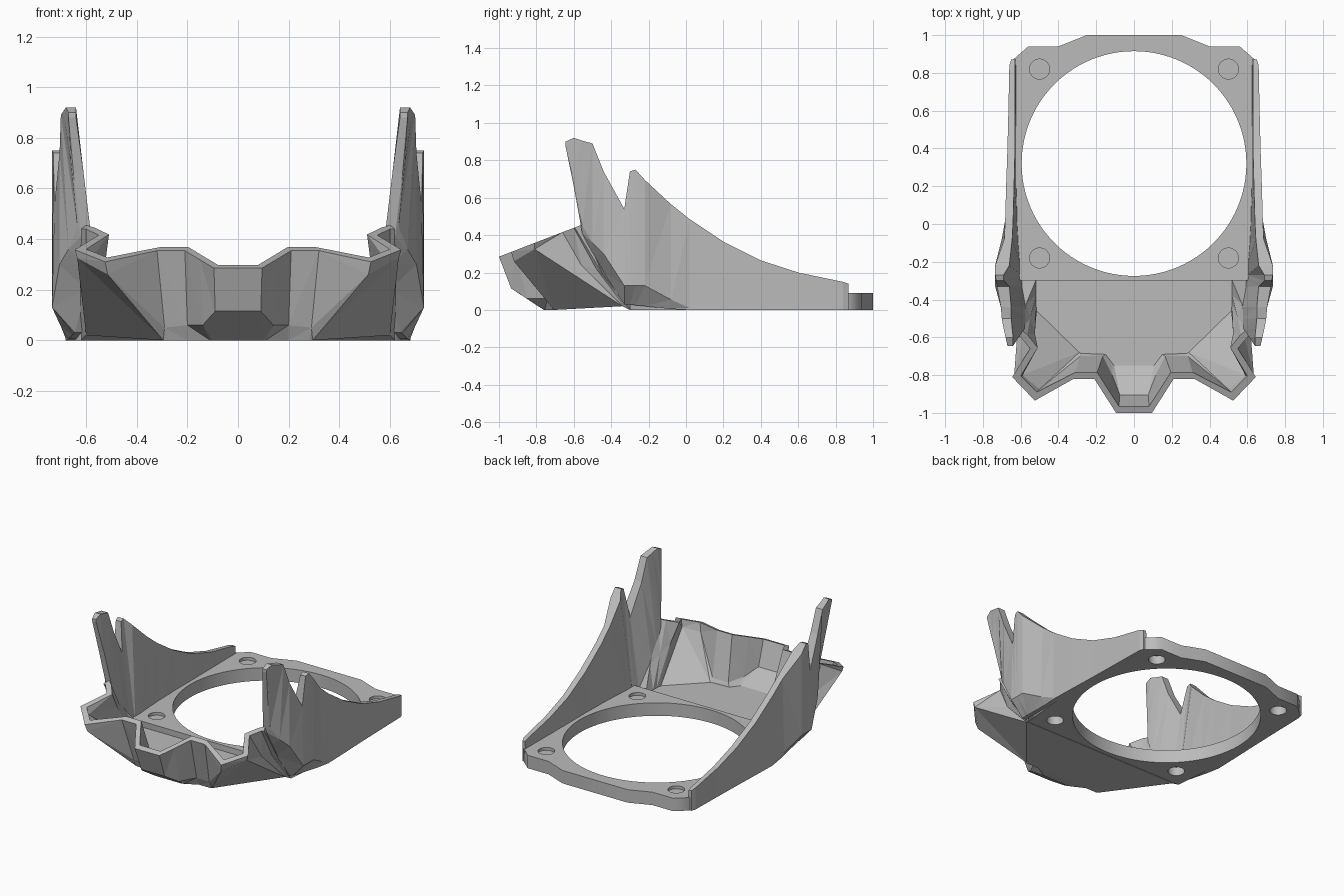
import bpy, bmesh, math

cube = bpy.data.objects.get("Cube")
if cube:
    bpy.data.objects.remove(cube)

grey = bpy.data.materials.new("plain_grey")
grey.use_nodes = True
GREY = (0.5, 0.5, 0.5, 1)
grey.diffuse_color = GREY
grey.node_tree.nodes["Principled BSDF"].inputs["Base Color"].default_value = GREY


def finish(name, bm):
    """Clean a bmesh and turn it into a named object."""
    bmesh.ops.remove_doubles(bm, verts=bm.verts, dist=0.0005)
    bmesh.ops.triangulate(bm, faces=[f for f in bm.faces if len(f.verts) > 3])
    bmesh.ops.recalc_face_normals(bm, faces=bm.faces)
    mesh = bpy.data.meshes.new(name)
    bm.to_mesh(mesh)
    bm.free()
    mesh.materials.append(grey)
    obj = bpy.data.objects.new(name, mesh)
    bpy.context.collection.objects.link(obj)
    return obj


def loft(name, sections, caps=()):
    """Skin closed cross-sections; caps are indices whose points form a lid."""
    bm = bmesh.new()
    rows = [[bm.verts.new(p) for p in s] for s in sections]
    n = len(rows[0])
    for a, b in zip(rows, rows[1:]):
        for i in range(n):
            if i in caps and (i + 1) % n in caps:
                continue
            j = (i + 1) % n
            bm.faces.new((a[i], a[j], b[j], b[i]))
    for end in (rows[0], rows[-1]):
        bm.faces.new(end)
    for i in caps:
        bm.faces.new([r[i] for r in rows])
    return finish(name, bm)


def circle(cx, cy, r, n):
    return [(cx + r * math.cos(math.tau * k / n), cy + r * math.sin(math.tau * k / n))
            for k in range(n)]


def mirror_x(points):
    return points + [(-x, y) for x, y in reversed(points)]


# Base plate with one large opening and four screw holes
THICK = 0.09
SCREWS = [(sx * 0.5, y) for sx in (-1, 1) for y in (0.82, -0.18)]
outline = mirror_x([(0.25, 1), (0.4, 0.94), (0.56, 0.94), (0.64, 0.87),
                    (0.65, 0.02), (0.62, -0.3)])
loops = [outline, circle(0, 0.32, 0.595, 96)]
loops += [circle(x, y, 0.053, 32) for x, y in SCREWS]
curve = bpy.data.curves.new("plate_outline", "CURVE")
curve.dimensions = "2D"
curve.fill_mode = "BOTH"
curve.extrude = THICK / 2
for loop in loops:
    spline = curve.splines.new("POLY")
    spline.points.add(len(loop) - 1)
    for pt, (x, y) in zip(spline.points, loop):
        pt.co = (x, y, 0, 1)
    spline.use_cyclic_u = True
helper = bpy.data.objects.new("plate_helper", curve)
bpy.context.collection.objects.link(helper)
bm = bmesh.new()
bm.from_mesh(helper.evaluated_get(bpy.context.evaluated_depsgraph_get()).to_mesh())
bmesh.ops.translate(bm, verts=bm.verts, vec=(0, 0, THICK / 2))
bpy.data.objects.remove(helper)
finish("base_plate", bm)

# Thin webs closing the screw holes
bm = bmesh.new()
for x, y in SCREWS:
    made = bmesh.ops.create_cone(bm, cap_ends=True, segments=32, radius1=0.054,
                                 radius2=0.054, depth=0.01)
    bmesh.ops.translate(bm, verts=made["verts"], vec=(x, y, 0.065))
finish("screw_hole_webs", bm)

# Side walls: y, z of low / belt / top, outer x of low / belt / top, inner x of low / top
WALL = [
    (0.87, 0, 0.05, 0.14, 0.65, 0.65, 0.65, 0.62, 0.63),
    (0.84, 0, 0.05, 0.15, 0.66, 0.66, 0.66, 0.62, 0.63),
    (0.6, 0, 0.05, 0.2, 0.665, 0.665, 0.665, 0.62, 0.63),
    (0.4, 0, 0.05, 0.265, 0.67, 0.67, 0.67, 0.62, 0.63),
    (0.2, 0, 0.05, 0.365, 0.677, 0.677, 0.677, 0.62, 0.635),
    (0.02, 0, 0.01, 0.485, 0.682, 0.682, 0.682, 0.615, 0.64),
    (-0.08, 0.005, 0.055, 0.565, 0.67, 0.7, 0.687, 0.61, 0.645),
    (-0.22, 0.02, 0.13, 0.695, 0.655, 0.735, 0.735, 0.6, 0.66),
    (-0.27, 0.025, 0.13, 0.75, 0.65, 0.735, 0.735, 0.6, 0.69),
    (-0.3, 0.03, 0.13, 0.74, 0.645, 0.735, 0.73, 0.595, 0.69),
    (-0.33, 0.03, 0.13, 0.54, 0.645, 0.735, 0.725, 0.59, 0.66),
    (-0.44, 0.2, 0.3, 0.74, 0.6, 0.705, 0.705, 0.57, 0.65),
    (-0.5, 0.3, 0.36, 0.89, 0.61, 0.67, 0.7, 0.575, 0.65),
    (-0.555, 0.41, 0.45, 0.905, 0.62, 0.635, 0.69, 0.58, 0.645),
    (-0.6, 0.66, 0.7, 0.92, 0.65, 0.66, 0.68, 0.61, 0.64),
    (-0.645, 0.88, 0.885, 0.9, 0.67, 0.67, 0.67, 0.64, 0.64),
]
for side, s in (("left", 1), ("right", -1)):
    sections = [[(s * xl, y, zl), (s * xb, y, zb), (s * xt, y, zt),
                 (s * it, y, zt), (s * il, y, zl)]
                for y, zl, zb, zt, xl, xb, xt, il, it in WALL]
    loft(side + "_side_wall", sections)


# Front tray: one tilted rim plane, faceted shell and a thin floor
FLOOR = 0.05


def rim(x, y):
    return (x, y, 0.285 + 0.385 * (y + 1))


def station(outer, mid, bottom, inner, inner_mid, inner_bottom):
    return [rim(*outer), mid, bottom, (*inner_bottom, FLOOR), inner_mid, rim(*inner)]


HALF = [
    station((0.095, -1), (0.09, -0.935, 0.115), (0.1, -0.76, 0),
            (0.08, -0.965), (0.075, -0.905, 0.13), (0.105, -0.75)),
    station((0.15, -0.914), (0.14, -0.85, 0.06), (0.11, -0.755, 0),
            (0.135, -0.88), (0.115, -0.8, 0.09), (0.12, -0.73)),
    station((0.21, -0.82), (0.2, -0.74, 0.06), (0.2, -0.71, 0),
            (0.195, -0.785), (0.165, -0.7, 0.075), (0.15, -0.69)),
    station((0.32, -0.82), (0.29, -0.73, 0.05), (0.285, -0.71, 0),
            (0.31, -0.785), (0.285, -0.7, 0.075), (0.28, -0.685)),
    station((0.525, -0.935), (0.515, -0.92, 0.26), (0.295, -0.705, 0),
            (0.515, -0.89), (0.5, -0.875, 0.27), (0.29, -0.68)),
    station((0.645, -0.81), (0.635, -0.81, 0.325), (0.6, -0.34, 0.02),
            (0.6, -0.805), (0.59, -0.8, 0.31), (0.515, -0.46)),
    station((0.55, -0.66), (0.575, -0.56, 0.24), (0.605, -0.335, 0.02),
            (0.51, -0.655), (0.525, -0.58, 0.3), (0.52, -0.42)),
    station((0.6, -0.6), (0.6, -0.48, 0.22), (0.61, -0.33, 0.02),
            (0.565, -0.585), (0.55, -0.5, 0.25), (0.52, -0.38)),
    station((0.62, -0.595), (0.625, -0.45, 0.2), (0.62, -0.3, 0),
            (0.6, -0.56), (0.57, -0.42, 0.2), (0.52, -0.3)),
]
mirrored = [[(-x, y, z) for x, y, z in s] for s in reversed(HALF)]
bm = bmesh.new()
rows = [[bm.verts.new(p) for p in s] for s in mirrored + HALF]
for a, b in zip(rows, rows[1:]):
    for i in (0, 1, 3, 4, 5):
        j = (i + 1) % 6
        bm.faces.new((a[i], a[j], b[j], b[i]))
bm.faces.new(rows[0])
bm.faces.new(rows[-1])
for level in (2, 3):
    bm.faces.new([r[level] for r in rows])
bm.faces.new((rows[0][2], rows[0][3], rows[-1][3], rows[-1][2]))
finish("front_tray", bm)
